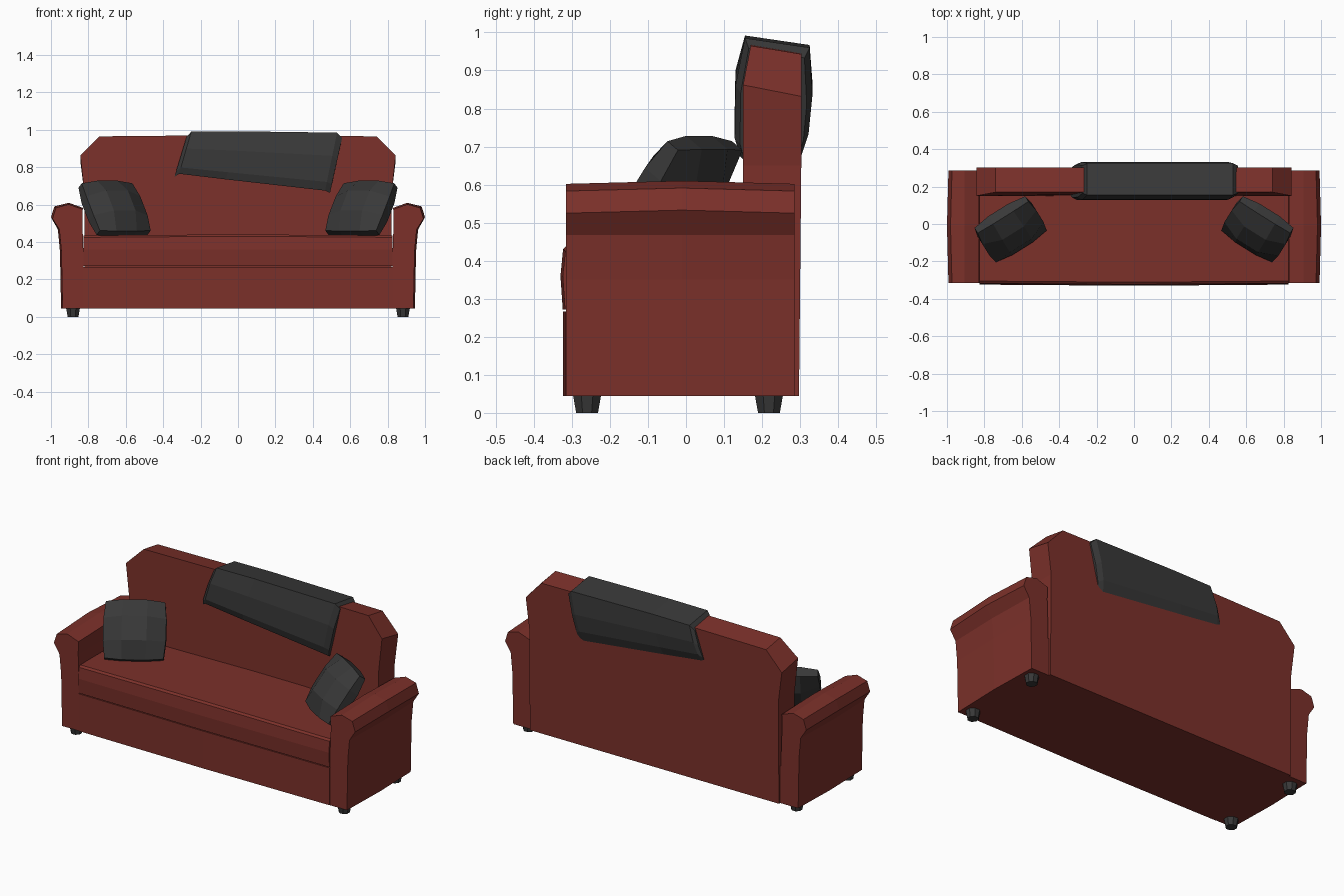
import bpy, bmesh, math
from mathutils import Vector, Matrix

if "Cube" in bpy.data.objects:
    bpy.data.objects.remove(bpy.data.objects["Cube"])


def material(name, rgb):
    m = bpy.data.materials.new(name)
    m.diffuse_color = (*rgb, 1)
    m.use_nodes = True
    m.node_tree.nodes["Principled BSDF"].inputs["Base Color"].default_value = m.diffuse_color
    return m


RED = material("red_fabric", (0.2, 0.03, 0.023))
DARK = material("dark_fabric", (0.04, 0.04, 0.04))


def finish(bm, name, mat):
    bmesh.ops.recalc_face_normals(bm, faces=bm.faces)
    me = bpy.data.meshes.new(name)
    bm.to_mesh(me)
    bm.free()
    me.materials.append(mat)
    ob = bpy.data.objects.new(name, me)
    bpy.context.collection.objects.link(ob)
    return ob


def loft(name, sections, mat):
    """Skin a series of equal-length closed rings and cap both ends."""
    bm = bmesh.new()
    rings = [[bm.verts.new(p) for p in s] for s in sections]
    for a, b in zip(rings, rings[1:]):
        n = len(a)
        for i in range(n):
            bm.faces.new((a[i], a[(i + 1) % n], b[(i + 1) % n], b[i]))
    bm.faces.new(rings[0])
    bm.faces.new(rings[-1])
    return finish(bm, name, mat)


# Base and seat: side profiles swept across x with a slight bulge in the middle
def sweep_x(name, profile, half, bulge):
    loft(name, [[(x, y - (b if y < 0 else 0), z + (b if z > 0.4 else 0)) for y, z in profile]
                for x, b in ((-half, 0), (0, bulge), (half, 0))], RED)


sweep_x("base", [(-0.317, 0.045), (0.285, 0.045), (0.285, 0.267), (-0.317, 0.267)], 0.825, 0.006)
sweep_x("seat", [(-0.318, 0.272), (-0.324, 0.36), (-0.317, 0.425), (-0.305, 0.435),
                 (0.2, 0.435), (0.2, 0.272)], 0.825, 0.006)

# Backrest: outline with clipped corners, front to back
half_back = [(0.82, 0.045), (0.82, 0.65), (0.843, 0.862), (0.74, 0.965)]
outline = half_back + [(0, 0.972)] + [(-x, z) for x, z in reversed(half_back)] + [(0, 0.045)]
front = [(x, 0.17 if z > 0.9 else 0.15, z) for x, z in outline]
rear = [(x, 0.303 if z > 0.5 else 0.297, z - (0.022 if z > 0.9 else 0.03 if z > 0.7 else 0))
        for x, z in outline]
loft("backrest", [front, rear], RED)

# Rolled arms: front profile swept along y
arm = [(0.825, 0.045), (0.825, 0.3), (0.832, 0.5), (0.83, 0.575), (0.905, 0.602),
       (0.973, 0.583), (0.992, 0.525), (0.955, 0.467), (0.944, 0.35), (0.938, 0.045)]
for side, s in (("left", -1), ("right", 1)):
    loft(side + "_arm", [[(s * (x + (b if x > 0.91 else 0)), y, z + (b if z > 0.5 else 0))
                          for x, z in arm]
                         for y, b in ((-0.315, 0), (-0.01, 0.008), (0.285, 0))], RED)
    # Tapered feet
    for end, y in (("front", -0.26), ("rear", 0.218)):
        bm = bmesh.new()
        bmesh.ops.create_cone(bm, cap_ends=True, segments=8, radius1=0.031, radius2=0.04, depth=0.047,
                              matrix=Matrix.Translation((s * 0.882, y, 0.0235))
                              @ Matrix.Rotation(math.pi / 8, 4, 'Z'))
        finish(bm, f"{side}_{end}_foot", DARK)


# Throw blanket draped over the backrest, (y, drop) profile
drape = [(0.142, 1), (0.128, 0.85), (0.13, 0.4), (0.155, 0),
         (0.325, 0), (0.332, 0.45), (0.322, 0.8), (0.303, 1)]


def drape_ring(x, top, length, rim):
    ring = []
    for y, t in drape:
        drop = 0.025 if y > 0.2 else 0
        k = 0.86 if rim else 1
        z = top - (0.022 if rim else 0) - (drop + (length - drop) * t)
        ring.append((x - 0.065 * t, 0.227 + (y - 0.227) * k, z))
    return ring


loft("throw_blanket", [drape_ring(-0.275, 0.985, 0.215, True), drape_ring(-0.25, 0.99, 0.225, False),
                       drape_ring(0, 0.992, 0.257, False),
                       drape_ring(0.53, 0.985, 0.31, False), drape_ring(0.557, 0.98, 0.295, True)], DARK)


# Puffed scatter pillows leaning into the corners
def pillow(name, s):
    steps = (-1, -0.4, 0.4, 1)
    place = (Matrix.Translation((s * 0.66, -0.028, 0.576))
             @ Matrix.Rotation(math.radians(-s * 32), 4, 'Z')
             @ Matrix.Rotation(math.radians(-36), 4, 'X'))
    bm = bmesh.new()
    grids = []
    for f in (-1, 1):
        rows = []
        for v in steps:
            row = []
            for u in steps:
                x = 0.172 * u * (1 - 0.07 * v * v)
                z = 0.168 * v * (1 - 0.07 * u * u)
                y = f * (0.02 + 0.055 * (1 - u * u) * (1 - v * v) + 0.012 * (2 - u * u - v * v))
                row.append(bm.verts.new(place @ Vector((x, y, z))))
            rows.append(row)
        for i in range(3):
            for j in range(3):
                bm.faces.new((rows[i][j], rows[i][j + 1], rows[i + 1][j + 1], rows[i + 1][j]))
        grids.append(rows[0] + [r[3] for r in rows[1:]] + rows[3][2::-1] + [rows[2][0], rows[1][0]])
    a, b = grids
    for i in range(12):
        j = (i + 1) % 12
        bm.faces.new((a[i], a[j], b[j], b[i]))
    finish(bm, name, DARK)


pillow("left_pillow", -1)
pillow("right_pillow", 1)
